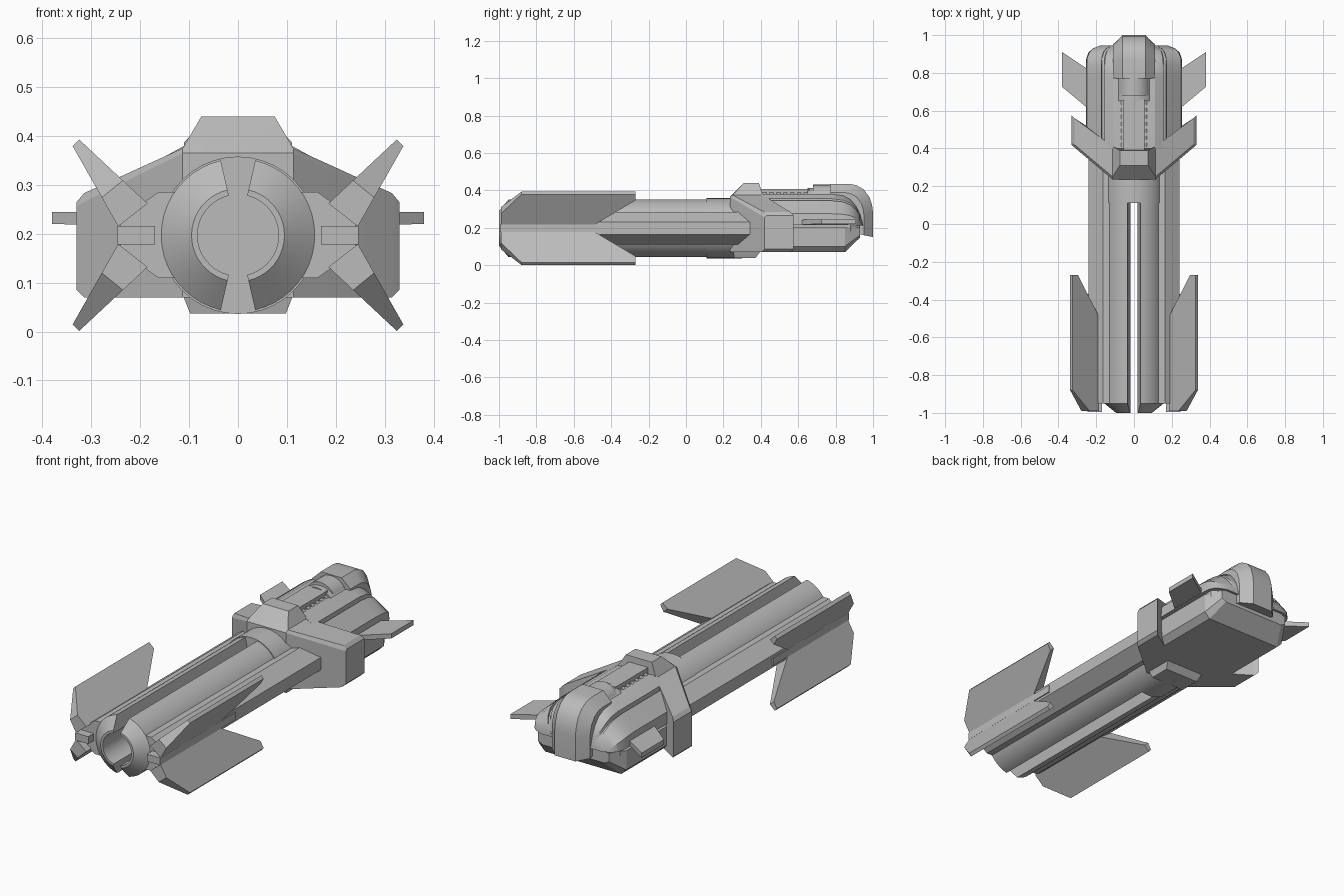
import bpy, bmesh, math

if "Cube" in bpy.data.objects:
    bpy.data.objects.remove(bpy.data.objects["Cube"])

GREY = (0.5, 0.5, 0.5, 1)
metal = bpy.data.materials.new("grey_metal")
metal.use_nodes = True
metal.diffuse_color = GREY
metal.node_tree.nodes["Principled BSDF"].inputs["Base Color"].default_value = GREY
AXIS = 0.197  # height of the barrel axis


def loft(name, rows, angle=25):
    """Skin a list of closed rings and cap both ends."""
    bm = bmesh.new()
    rings = [[bm.verts.new(p) for p in row] for row in rows]
    n = len(rings[0])
    for a, b in zip(rings, rings[1:]):
        for i in range(n):
            j = (i + 1) % n
            bm.faces.new((a[i], a[j], b[j], b[i]))
    bm.faces.new(rings[0])
    bm.faces.new(rings[-1])
    bmesh.ops.recalc_face_normals(bm, faces=bm.faces)
    mesh = bpy.data.meshes.new(name)
    bm.to_mesh(mesh)
    bm.free()
    ob = bpy.data.objects.new(name, mesh)
    bpy.context.collection.objects.link(ob)
    mesh.materials.append(metal)
    bpy.ops.object.select_all(action='DESELECT')
    ob.select_set(True)
    bpy.context.view_layer.objects.active = ob
    bpy.ops.object.shade_smooth_by_angle(angle=math.radians(angle))
    return ob


def prism(name, section, y0, y1):
    """Extrude an x-z section along y."""
    return loft(name, [[(x, y, z) for x, z in section] for y in (y0, y1)])


def box(name, x0, x1, y0, y1, z0, z1):
    return prism(name, [(x0, z0), (x1, z0), (x1, z1), (x0, z1)], y0, y1)


def disc(name, r, z, y0, y1, sides=32):
    turn = [2 * math.pi * i / sides for i in range(sides)]
    return prism(name, [(r * math.sin(a), z + r * math.cos(a)) for a in turn], y0, y1)


def both(section):
    """Complete a right-hand section with its mirror image."""
    return section + [(-x, z) for x, z in reversed(section)]


def hull(name, section, stations):
    """Loft a section through (y, width factor, height factor), scaled about z = 0.21."""
    return loft(name, [[(x * sx, y, 0.21 + (z - 0.21) * sz) for x, z in both(section)]
                       for y, sx, sz in stations])


SIDES = (("left", 1), ("right", -1))

# Split barrel: two shells with a wedge gap above and below
barrel_profile = [(0.083, 0.12), (0.157, 0.12), (0.157, -0.95), (0.095, -1), (0.083, -1)]
for side, s in SIDES:
    rows = []
    for i in range(21):
        a = math.radians(13 + 154 * i / 20)
        rows.append([(s * r * math.sin(a), y, AXIS + r * math.cos(a)) for r, y in barrel_profile])
    loft(side + "_barrel_shell", rows)

# Collar that closes the bore
disc("barrel_collar", 0.161, AXIS, 0.11, 0.3, 40)

# Side rails with a bar on the front half
for side, s in SIDES:
    rail = [(0.13, 0.285), (0.163, 0.285), (0.24, 0.23), (0.24, 0.165), (0.163, 0.11), (0.13, 0.11)]
    prism(side + "_rail", [(s * x, z) for x, z in rail], -0.95, 0.45)
    box(side + "_rail_bar", s * 0.17, s * 0.246, -0.995, -0.37, 0.178, 0.216)

# Four tapered front fins: outline is (root-to-tip fraction, y)
outline = [(0, -0.99), (0.36, -0.99), (1, -0.88), (1, -0.27), (0.8, -0.27), (0, -0.49)]
faces = [((0.185, 0.065), (0.325, 0.196)), ((0.245, 0.018), (0.338, 0.182))]
for side, s in SIDES:
    for level, v in (("upper", 1), ("lower", -1)):
        rows = [[(s * (r[0] + (t[0] - r[0]) * f), y, AXIS + v * (r[1] + (t[1] - r[1]) * f))
                 for f, y in outline] for r, t in faces]
        loft(f"{side}_{level}_fin", rows)

# Swept bracket: y-z sections at stations from the centre outwards
bracket = [
    (0.075, [(0.235, 0.07), (0.235, 0.365), (0.31, 0.44), (0.39, 0.44), (0.41, 0.07)]),
    (0.113, [(0.235, 0.07), (0.235, 0.365), (0.25, 0.375), (0.41, 0.375), (0.43, 0.07)]),
    (0.315, [(0.405, 0.07), (0.405, 0.265), (0.42, 0.283), (0.56, 0.283), (0.56, 0.07)]),
    (0.33, [(0.42, 0.085), (0.42, 0.255), (0.43, 0.265), (0.575, 0.265), (0.575, 0.085)]),
]
stations = [(-x, p) for x, p in reversed(bracket)] + bracket
loft("bracket", [[(x, y, z) for y, z in p] for x, p in stations], 10)

# Block under the bracket
loft("under_block", [[(w, a, z), (w, b, z), (-w, b, z), (-w, a, z)]
                     for w, a, b, z in ((0.098, 0.26, 0.37, 0.037), (0.113, 0.25, 0.4, 0.075))])

# Rear body: lower hull and grooved upper shell
hull("lower_hull", [(0.22, 0.07), (0.25, 0.1), (0.25, 0.2)],
     [(0.4, 1, 1), (0.85, 1, 1), (0.93, 0.82, 0.45)])
hull("waist", [(0.235, 0.18), (0.235, 0.24)], [(0.4, 1, 1), (0.88, 1, 1), (0.93, 0.8, 1)])
hull("upper_shell", [(0.255, 0.215), (0.25, 0.275), (0.172, 0.345), (0.17, 0.325),
                     (0.157, 0.332), (0.155, 0.355), (0.11, 0.38)],
     [(0.4, 1, 1), (0.78, 1, 1), (0.84, 1, 0.95), (0.88, 0.99, 0.83), (0.91, 0.94, 0.63),
      (0.93, 0.85, 0.4), (0.945, 0.7, 0.08)])

# Rear winglets
for side, s in SIDES:
    plan = [(0.23, 0.6), (0.38, 0.725), (0.38, 0.91), (0.23, 0.81)]
    loft(side + "_winglet", [[(s * x, y, z + 0.02 * (x - 0.23)) for x, y in plan]
                             for z in (0.217, 0.242)])

# Ribbed cylinder on top
disc("rib_core", 0.098, 0.29, 0.36, 0.68)
for i in range(7):
    y = 0.41 + i * 0.037
    disc(f"rib_{i + 1}", 0.113, 0.29, y, y + 0.02)
box("rib_spine", -0.055, 0.055, 0.39, 0.66, 0.3, 0.408)
disc("rear_ring", 0.118, 0.295, 0.65, 0.79)
disc("rear_ring_cap", 0.087, 0.343, 0.68, 0.79)

# Rounded tail strap with bevelled sides
cy, cz = 0.78, 0.2
path = [(0.77, 0.435), (0.87, 0.435), (0.91, 0.428), (0.95, 0.405), (0.98, 0.365),
        (0.995, 0.32), (1, 0.28), (1, 0.15)]
rows = []
for y, z in path:
    my, mz = cy + (y - cy) * 0.78, cz + (z - cz) * 0.8
    half = [(0.11, cy + (y - cy) * 0.3, cz + (z - cz) * 0.3), (0.11, my, mz), (0.06, y, z)]
    rows.append(half + [(-x, b, c) for x, b, c in reversed(half)])
loft("tail_strap", rows)
